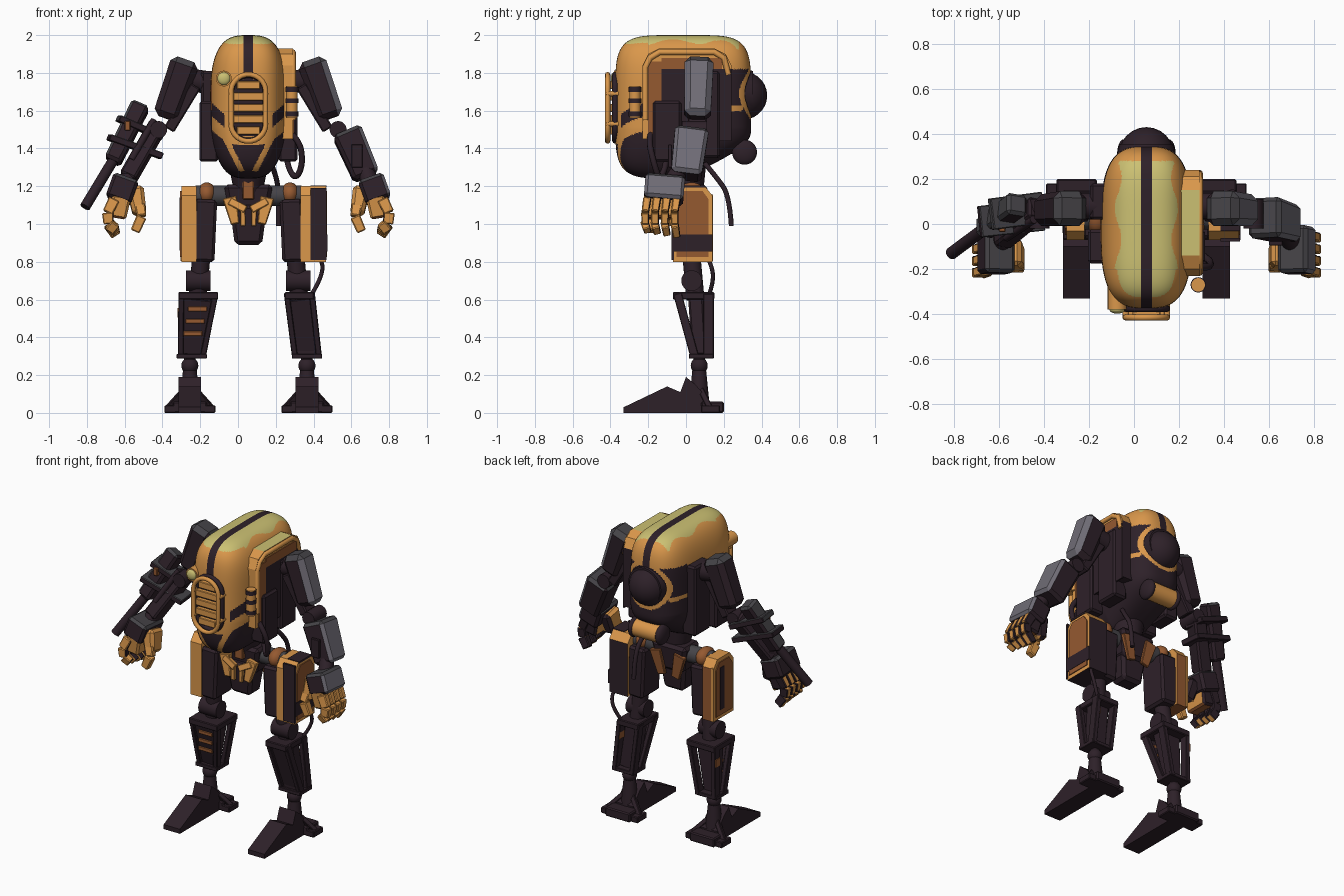
import bpy, bmesh, math
from mathutils import Vector, Matrix

cube = bpy.data.objects.get("Cube")
if cube:
    bpy.data.objects.remove(cube)

CX = 0.055  # the machine's own mid plane
COLOURS = {"orange": (0.70, 0.31, 0.07), "yellow": (0.60, 0.53, 0.17), "rust": (0.30, 0.10, 0.03),
           "dark": (0.027, 0.015, 0.022), "steel": (0.06, 0.057, 0.064), "grey": (0.16, 0.15, 0.18)}
MATS = {}
for key, rgb in COLOURS.items():
    m = bpy.data.materials.new(key + "_paint")
    m.use_nodes = True
    m.diffuse_color = (*rgb, 1)
    m.node_tree.nodes["Principled BSDF"].inputs["Base Color"].default_value = (*rgb, 1)
    MATS[key] = m


def finish(name, bm, mat, rule=None, smooth=False):
    """Turn a bmesh into an object; rule(normal, centre) may name a colour per face."""
    bm.normal_update()
    bmesh.ops.recalc_face_normals(bm, faces=bm.faces)
    bm.normal_update()
    used = [mat]
    for f in bm.faces:
        key = (rule(f.normal, f.calc_center_median()) if rule else None) or mat
        if key not in used:
            used.append(key)
        f.material_index = used.index(key)
        f.smooth = smooth
    me = bpy.data.meshes.new(name)
    bm.to_mesh(me)
    bm.free()
    for key in used:
        me.materials.append(MATS[key])
    ob = bpy.data.objects.new(name, me)
    bpy.context.scene.collection.objects.link(ob)
    if smooth:
        me.set_sharp_from_angle(angle=math.radians(40))


def P(x, y, z, s=1):
    return Vector((CX + s * x, y, z))


def frame(p, q):
    """Matrix whose z axis runs from p to q and x axis stays near world x."""
    z = (q - p).normalized()
    ref = Vector((1, 0, 0)) if abs(z.x) < 0.9 else Vector((0, 0, 1))
    y = z.cross(ref).normalized()
    rot = Matrix((y.cross(z), y, z)).transposed().to_4x4()
    return Matrix.Translation((p + q) / 2) @ rot


def beam(name, p, q, w, d, mat, end=1.0, bevel=0.12, rule=None):
    """Chamfered box from p to q; end scales the section at q."""
    bm = bmesh.new()
    bmesh.ops.create_cube(bm, size=1)
    length = (q - p).length
    for v in bm.verts:
        k = end if v.co.z > 0 else 1
        v.co = Vector((v.co.x * w * k, v.co.y * d * k, v.co.z * length))
    if bevel:
        bmesh.ops.bevel(bm, geom=bm.edges[:], offset=bevel * min(w, d, length), segments=1, affect='EDGES')
    bm.transform(frame(p, q))
    finish(name, bm, mat, rule)


def box(name, c, size, mat, bevel=0.12, rule=None):
    h = Vector((0, 0, size[2] / 2))
    beam(name, c - h, c + h, size[0], size[1], mat, 1, bevel, rule)


def rod(name, p, q, r, mat, r2=None, sides=20):
    bm = bmesh.new()
    bmesh.ops.create_cone(bm, cap_ends=True, segments=sides, radius1=r, radius2=r if r2 is None else r2,
                          depth=(q - p).length)
    bm.transform(frame(p, q))
    finish(name, bm, mat, None, True)


def ball(name, c, size, mat):
    bm = bmesh.new()
    bmesh.ops.create_uvsphere(bm, u_segments=24, v_segments=14, radius=1)
    bm.transform(Matrix.Translation(c) @ Matrix.Diagonal((*size, 1)))
    finish(name, bm, mat, None, True)


def tube(name, pts, r, mat, cyclic=False, kind='NURBS'):
    cu = bpy.data.curves.new(name, 'CURVE')
    cu.dimensions = '3D'
    cu.bevel_depth, cu.bevel_resolution, cu.use_fill_caps = r, 2, True
    sp = cu.splines.new(kind)
    sp.points.add(len(pts) - 1)
    for pt, co in zip(sp.points, pts):
        pt.co = (*co, 1)
    sp.use_cyclic_u, sp.use_endpoint_u, sp.order_u = cyclic, not cyclic, 3
    cu.materials.append(MATS[mat])
    bpy.context.scene.collection.objects.link(bpy.data.objects.new(name, cu))


def slab(name, outline, x0, x1, mat, rule=None):
    """Side outline of (y, z) points extruded across x."""
    bm = bmesh.new()
    face = bm.faces.new([bm.verts.new((x0, y, z)) for y, z in outline])
    new = bmesh.ops.extrude_face_region(bm, geom=[face])["geom"]
    bmesh.ops.translate(bm, vec=(x1 - x0, 0, 0), verts=[g for g in new if isinstance(g, bmesh.types.BMVert)])
    finish(name, bm, mat, rule)


# Rounded hull, painted by region
def hull_paint(n, c):
    dx, y, z = abs(c.x - CX), c.y, c.z
    if dx < 0.025 and z > 1.6:
        return "dark"
    if z > 1.9 and n.z > (0.72 if y < -0.2 else 0.5) and dx < 0.125 + 0.015 * math.sin(23 * y) and y < 0.28:
        return "yellow"
    if y > 0.17:
        ring = math.hypot(dx, z - 1.69)
        seam = dx > 0.14 and 1.6 < z < 1.625
        return "orange" if 0.13 < ring < 0.155 or z > 1.82 or seam else "dark"
    if y < -0.2:
        edge = 1.42 + 0.8 * max(dx - 0.1, 0)
        if z > edge:
            return "dark" if dx > 0.125 and 1.54 < z - 0.9 * (dx - 0.16) < 1.61 else "orange"
        stripe = abs(dx - 0.105 + 0.5 * (1.42 - z)) < 0.016
        return "orange" if stripe and z > 1.28 else "dark"
    return "orange" if z > 1.76 else "rust" if z > 1.6 and y < 0 else "dark"


bm = bmesh.new()
bmesh.ops.create_cube(bm, size=2)
bmesh.ops.subdivide_edges(bm, edges=bm.edges[:], cuts=81, use_grid_fill=True)
for v in bm.verts:
    a, b, c = (abs(t) for t in v.co)
    u = v.co / (a ** 3 + (b ** 5 + c ** 5) ** 0.6) ** (1 / 3)
    low = max(0, -u.z - 0.3)
    lift = 0.25 * low * max(0, u.y)
    v.co = (CX + 0.203 * u.x * (1 - 0.16 * low), -0.015 + 0.36 * u.y, 1.62 + 0.38 * u.z + lift)
for x in (-0.025, 0.025):
    bmesh.ops.bisect_plane(bm, geom=bm.verts[:] + bm.edges[:] + bm.faces[:], plane_co=P(x, 0, 0), plane_no=(1, 0, 0))
finish("hull", bm, "orange", hull_paint, True)

# Front grille with stand-off ring and lamp
for name, r, y, thick, mat in (("grille_ring", 0.092, -0.415, 0.014, "orange"), ("grille_seat", 0.09, -0.375, 0.016, "dark")):
    pts = [P(r * math.cos(a), y, 1.615 + r * math.sin(a) + math.copysign(0.085, math.sin(a)))
           for a in [math.radians(7.5 + 15 * i) for i in range(24)]]
    tube(name, pts, thick, mat, True, 'POLY')
box("grille_back", P(0, -0.37, 1.615), (0.15, 0.02, 0.3), "dark", 0)
for i in range(5):
    width = 0.125 if i in (0, 4) else 0.165
    box("grille_bar", P(0, -0.392, 1.495 + 0.06 * i), (width, 0.03, 0.043), "orange")
for z in (1.53, 1.69):
    for s in (-1, 1):
        rod("ring_peg", P(0.092, -0.34, z, s), P(0.092, -0.42, z, s), 0.014, "orange", sides=10)
rod("lamp_housing", P(-0.13, -0.25, 1.77), P(-0.13, -0.38, 1.77), 0.042, "orange")
ball("lamp_lens", P(-0.13, -0.38, 1.77), (0.034, 0.018, 0.034), "yellow")

# Side housing with arch trim and recessed panels
slab("side_housing", [(-0.23, 1.45), (-0.23, 1.84), (-0.2, 1.9), (-0.14, 1.93), (0.15, 1.93), (0.21, 1.9),
                      (0.24, 1.84), (0.24, 1.45)], P(0.1, 0, 0).x, P(0.235, 0, 0).x, "orange",
     lambda n, c: "yellow" if n.z > 0.9 else "dark" if n.y > 0.9 or n.z < -0.5 else None)
tube("housing_trim", [P(0.235, y, z) for y, z in ((-0.215, 1.55), (-0.215, 1.83), (-0.19, 1.88), (-0.14, 1.91),
                                                (0.15, 1.91), (0.2, 1.88), (0.225, 1.79))], 0.016, "orange", kind='POLY')
box("housing_front_panel", P(0.236, -0.165, 1.66), (0.009, 0.07, 0.4), "rust", 0)
box("housing_upper_panel", P(0.236, 0.03, 1.85), (0.009, 0.32, 0.06), "rust", 0)
box("housing_dark_panel", P(0.236, 0.055, 1.63), (0.009, 0.37, 0.38), "dark", 0)

# Canister pod and cable
rod("side_pod", P(0.23, -0.27, 1.56), P(0.23, -0.27, 1.73), 0.03, "orange")
for z in (1.57, 1.64, 1.7):
    rod("pod_band", P(0.23, -0.27, z), P(0.23, -0.27, z + 0.025), 0.034, "dark")
tube("side_cable", [P(0.2, -0.18, 1.5), P(0.27, -0.2, 1.45), P(0.29, -0.17, 1.32), P(0.25, -0.14, 1.23),
                    P(0.2, -0.1, 1.32), P(0.19, -0.1, 1.45)], 0.016, "dark")
for s in (-1, 1):
    box("side_engine_block", P(0.21, -0.1, 1.49, s), (0.1, 0.15, 0.32), "dark")
    box("shoulder_column", P(0.2, 0.1, 1.58, s), (0.1, 0.16, 0.46), "dark")

# Rear dome and cross canister
ball("rear_dome", P(0, 0.3, 1.68), (0.125, 0.13, 0.128), "dark")
rod("dome_collar", P(0, 0.29, 1.69), P(0, 0.355, 1.69), 0.135, "dark", 0.12, 24)
rod("rear_canister", P(-0.1, 0.31, 1.38), P(0.1, 0.31, 1.38), 0.058, "orange")
for s in (-1, 1):
    ball("canister_cap", P(0.1, 0.31, 1.38, s), (0.03, 0.066, 0.066), "dark")
beam("canister_mount", P(0, 0.16, 1.45), P(0, 0.3, 1.39), 0.1, 0.08, "dark")
tube("rear_cable", [P(0.12, 0.1, 1.32), P(0.15, 0.16, 1.25), P(0.16, 0.23, 1.15), P(0.16, 0.24, 0.99)], 0.014, "dark")

# Waist and pelvis
rod("waist", P(0, 0.02, 1.14), P(0, 0, 1.34), 0.07, "dark", 0.11)
beam("pelvis_block", P(0, 0.03, 1.21), P(0, 0.03, 1.03), 0.26, 0.17, "dark", 0.75)
beam("pelvis_keel", P(0, 0, 1.1), P(0, 0, 0.89), 0.2, 0.16, "dark", 0.72)
box("pelvis_panel", P(0, -0.055, 1.18), (0.06, 0.04, 0.1), "rust")
for s in (-1, 1):
    beam("pelvis_wing", P(0.1, -0.065, 1.14, s), P(0.07, -0.08, 1.0, s), 0.075, 0.04, "orange", 0.6)
    beam("pelvis_brow", P(0.1, -0.075, 1.12, s), P(0.015, -0.085, 1.075, s), 0.04, 0.03, "orange")
    beam("pelvis_rib", P(0.03, -0.085, 1.08, s), P(0.028, -0.085, 0.99, s), 0.025, 0.02, "orange")
    beam("rear_pelvis_plate", P(0.09, 0.11, 1.16, s), P(0.05, 0.1, 1.0, s), 0.08, 0.03, "rust", 0.7)

for s in (-1, 1):
    side = "left_" if s > 0 else "right_"
    p = lambda x, y, z: P(x, y, z, s)
    armour = lambda n, c: "grey" if n.x > 0.5 and s > 0 else "steel" if n.z > 0.35 else None

    # Arm
    rod(side + "shoulder_axle", p(0.15, 0.08, 1.74), p(0.36, 0.08, 1.77), 0.06, "dark")
    beam(side + "upper_arm", p(0.33, 0.07, 1.87), p(0.44, 0.06, 1.56), 0.155, 0.155, "dark", 0.9, 0.2, armour)
    beam(side + "arm_inner_link", p(0.28, 0.06, 1.73), p(0.42, 0.06, 1.5), 0.06, 0.1, "dark")
    rod(side + "elbow", p(0.475, -0.02, 1.5), p(0.475, 0.11, 1.5), 0.045, "dark")
    if s > 0:
        beam("left_forearm", p(0.52, 0.03, 1.49), p(0.625, 0.0, 1.25), 0.16, 0.18, "dark", 0.9, 0.12, armour)
        box("forearm_panel", p(0.575, -0.085, 1.36), (0.06, 0.02, 0.12), "dark")
    else:
        beam("right_forearm", p(0.48, 0.07, 1.52), p(0.64, -0.06, 1.24), 0.09, 0.1, "dark")
        beam("cannon_body", p(0.57, 0.09, 1.63), p(0.72, -0.02, 1.33), 0.1, 0.1, "dark", 0.9, 0.15, armour)
        box("cannon_inlay", p(0.64, -0.02, 1.52), (0.03, 0.03, 0.05), "rust")
        rod("cannon_barrel", p(0.69, 0.0, 1.38), p(0.865, -0.13, 1.09), 0.028, "dark")
        for h in (0, 0.1):
            beam("cannon_bracket", p(0.74 - h / 2, 0.01 + h / 3, 1.46 + h), p(0.46, 0.04 + h / 3, 1.36 + h),
                 0.035, 0.14, "dark", 1, 0.12, armour)
        rod("feed_rod", p(0.5, 0.02, 1.55), p(0.62, -0.06, 1.34), 0.018, "dark")

    # Hand
    rod(side + "wrist", p(0.62, -0.03, 1.29), p(0.66, -0.11, 1.17), 0.045, "dark")
    beam(side + "hand_cuff", p(0.645, -0.11, 1.245), p(0.69, -0.12, 1.12), 0.14, 0.21, "dark", 1, 0.12, armour)
    beam(side + "palm", p(0.67, -0.13, 1.15), p(0.69, -0.13, 1.03), 0.1, 0.19, "orange", 0.85, 0.12,
         lambda n, c: "dark" if n.y > 0.5 else "rust" if n.z < -0.5 else None)
    beam(side + "thumb_base", p(0.6, -0.12, 1.19), p(0.575, -0.15, 1.05), 0.09, 0.13, "orange", 0.8, 0.2,
         lambda n, c: "dark" if n.y > 0.5 else None)
    for i in range(4):
        y = -0.05 - 0.052 * i
        knuckles = [p(0.71, y, 1.13), p(0.745, y - 0.01, 1.06), p(0.74, y - 0.01, 1.0), p(0.70, y, 0.94 + 0.01 * i)]
        for a, b in zip(knuckles, knuckles[1:]):
            beam(side + "finger", a, b, 0.06, 0.043, "orange", 0.9, 0.12,
                 lambda n, c: "dark" if n.y > 0.5 or n.x * s < -0.7 else None)
    thumb = [p(0.575, -0.17, 1.1), p(0.565, -0.19, 1.04), p(0.6, -0.19, 0.96)]
    for a, b in zip(thumb, thumb[1:]):
        beam(side + "thumb", a, b, 0.055, 0.05, "orange", 0.9)

    # Hip and thigh with a rimmed outer panel
    inside, outside = (0.275, 0.41) if s > 0 else (0.275, 0.355)
    rod(side + "hip_axle", p(0.1, 0.03, 1.15), p(0.28, 0.03, 1.15), 0.055, "steel")
    ball(side + "hip_ball", p(0.22, 0.03, 1.16), (0.05, 0.075, 0.06), "rust")
    beam(side + "thigh_core", p(0.225, 0.03, 1.13), p(0.24, 0.03, 0.8), 0.12, 0.19, "dark")
    shape = [(-0.07, 0.8), (-0.07, 1.15), (-0.03, 1.2), (0.1, 1.2), (0.14, 1.15), (0.14, 0.8)]
    slab(side + "thigh_shell", shape, p(inside, 0, 0).x, p(outside, 0, 0).x, "orange",
         lambda n, c: ("dark" if s > 0 else "rust") if n.y > 0.9 or n.z < -0.5 else None)
    inner = [(0.035 + (y - 0.035) * 0.8, 1.0 + (z - 1.0) * 0.88) for y, z in shape]
    slab(side + "thigh_panel", inner, p(outside - 0.01, 0, 0).x, p(outside + 0.006, 0, 0).x, "rust")
    if s > 0:
        box("thigh_band", p(0.411, 0.035, 0.9), (0.014, 0.212, 0.09), "dark", 0)
        box("thigh_front_plate", p(0.372, -0.07, 1.0), (0.085, 0.014, 0.38), "dark", 0)
        box("thigh_top_plate", p(0.372, 0.035, 1.198), (0.085, 0.13, 0.012), "dark", 0)
        tube("knee_cable", [p(0.36, 0.1, 0.84), p(0.4, 0.13, 0.8), p(0.38, 0.15, 0.7), p(0.33, 0.12, 0.62)],
             0.011, "dark")
    else:
        box("thigh_stripe", p(0.358, 0.06, 1.0), (0.012, 0.04, 0.28), "dark", 0)
        box("thigh_rear_rim", p(0.35, 0.138, 0.98), (0.018, 0.012, 0.35), "orange", 0)

    # Knee and shin frame
    rod(side + "knee_post", p(0.25, 0.03, 0.82), p(0.27, 0.05, 0.6), 0.048, "dark")
    rod(side + "knee_axle", p(0.2, 0.03, 0.7), p(0.33, 0.03, 0.7), 0.055, "dark")
    top, foot, wide, end = (0.27, 0.31, 0.155, 0.95) if s > 0 else (0.265, 0.3, 0.21, 0.65)
    beam(side + "shin_core", p(top, 0.05, 0.63), p(foot, 0.07, 0.3), wide * 0.75, 0.08, "dark", end)
    for e in (-1, 1):
        dx = e * wide * 0.43
        low = foot + dx * end
        beam(side + "shin_front_strut", p(top + dx, -0.045, 0.63), p(low, 0.045, 0.3), 0.03, 0.045, "dark")
        beam(side + "shin_rear_strut", p(top + dx, 0.12, 0.63), p(low, 0.12, 0.29), 0.03, 0.055, "dark")
    box(side + "shin_marker", p(top + wide * 0.47, 0.12, 0.53), (0.025, 0.05, 0.05), "rust", 0)
    beam(side + "shin_top", p(top, -0.07, 0.62), p(top, 0.15, 0.62), wide, 0.04, "dark")
    beam(side + "shin_plate", p(top, -0.035, 0.6), p(foot, 0.045, 0.31), wide * 0.85, 0.02, "dark", end)
    box(side + "shin_base", p(foot, 0.08, 0.3), (0.16, 0.13, 0.025), "dark")
    if s < 0:
        for i in range(3):
            box("shin_slot", p(0.27 + 0.012 * i, -0.025 + 0.018 * i, 0.55 - 0.065 * i), (0.1, 0.03, 0.025), "rust")

    # Ankle and wedge foot
    ball(side + "ankle_ball", p(0.31, 0.07, 0.25), (0.045, 0.045, 0.045), "dark")
    rod(side + "ankle_post", p(0.31, 0.07, 0.04), p(0.31, 0.07, 0.29), 0.055, "dark", 0.03)
    toe = [(-0.33, 0), (-0.33, 0.03), (-0.1, 0.14), (-0.03, 0.11), (0.0, 0.19), (0.05, 0.15), (0.12, 0.07), (0.12, 0)]
    slab(side + "foot", toe, CX + s * 0.31 - 0.06, CX + s * 0.31 + 0.06, "dark")
    for e in (-1, 1):
        beam(side + "outrigger", p(0.31 + 0.03 * e, 0.08, 0.12), p(0.31 + 0.12 * e, 0.13, 0.02), 0.03, 0.03, "dark")
        box(side + "outrigger_pad", p(0.31 + 0.105 * e, 0.13, 0.02), (0.06, 0.1, 0.04), "dark")
    box(side + "heel", p(0.31, 0.14, 0.03), (0.18, 0.12, 0.06), "dark")
